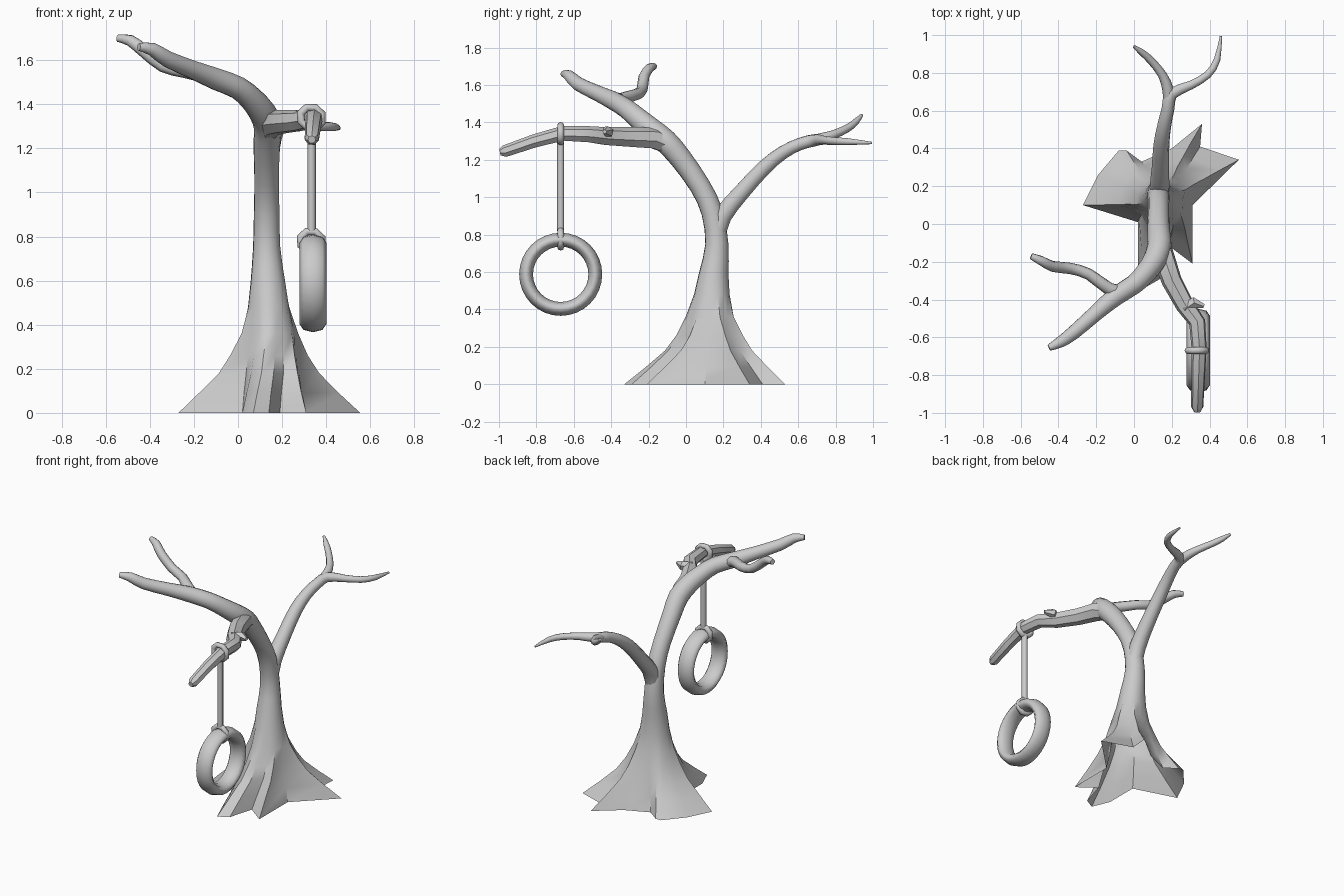
import bpy, bmesh, math
from mathutils import Vector

if "Cube" in bpy.data.objects:
    bpy.data.objects.remove(bpy.data.objects["Cube"])


def loft(name, rings, cap_start=True, angle=50):
    """Skin a list of equal-length vertex rings."""
    bm = bmesh.new()
    vs = [[bm.verts.new(p) for p in ring] for ring in rings]
    n = len(vs[0])
    for a, b in zip(vs, vs[1:]):
        for i in range(n):
            j = (i + 1) % n
            bm.faces.new((a[i], a[j], b[j], b[i]))
    if cap_start:
        bm.faces.new(vs[0][::-1])
    bm.faces.new(vs[-1])
    me = bpy.data.meshes.new(name)
    bm.to_mesh(me)
    bm.free()
    ob = bpy.data.objects.new(name, me)
    bpy.context.collection.objects.link(ob)
    smooth(ob, angle)
    return ob


def smooth(ob, angle):
    bpy.ops.object.select_all(action='DESELECT')
    ob.select_set(True)
    bpy.context.view_layer.objects.active = ob
    bpy.ops.object.shade_smooth_by_angle(angle=math.radians(angle))


def refine(path, steps):
    """Catmull-Rom subdivision of (x, y, z, radius) points."""
    P = [Vector(p) for p in path]
    out = []
    for i in range(len(P) - 1):
        p0, p1, p2, p3 = P[max(i - 1, 0)], P[i], P[i + 1], P[min(i + 2, len(P) - 1)]
        for s in range(steps):
            t = s / steps
            out.append(0.5 * (2 * p1 + (p2 - p0) * t + (2 * p0 - 5 * p1 + 4 * p2 - p3) * t * t
                              + (3 * p1 - p0 - 3 * p2 + p3) * t ** 3))
    return out + [P[-1]]


def tube_rings(path, sides, steps=2, turn=0.0):
    pts = refine(path, steps)
    C = [p.to_3d() for p in pts]
    rings, prev = [], Vector((0, 0, 1))
    ax = Vector((math.cos(turn), math.sin(turn), 0))
    for i, p in enumerate(pts):
        tan = (C[min(i + 1, len(C) - 1)] - C[max(i - 1, 0)]).normalized()
        ax = prev.rotation_difference(tan) @ ax
        ay, prev = tan.cross(ax), tan
        ring = []
        for k in range(sides):
            a = 2 * math.pi * k / sides
            ring.append(C[i] + p[3] * (ax * math.cos(a) + ay * math.sin(a)))
        rings.append(ring)
    return rings


def branch(name, path, sides=8, steps=2, angle=50):
    return loft(name, tube_rings(path, sides, steps), angle=angle)


# Trunk: star-shaped root flare (open underneath) rising into the front limb
roots = [(.555, .34), (.35, .41), (.36, .53), (.20, .40), (.04, .33), (-.04, .39),
         (-.08, .39), (-.19, .26), (-.27, .10), (.02, .01), (.02, -.21), (.07, -.33),
         (.14, -.29), (.19, -.12), (.31, -.21), (.31, .10)]
turn = math.radians(17)
rings = []
# z, centre x, centre y, trunk radius, amount of root outline
for z, cx, cy, r, w in [(0, .13, .14, .12, 1), (.09, .135, .14, .12, .68), (.18, .14, .14, .12, .38),
                        (.26, .14, .14, .115, .22), (.36, .145, .135, .105, .09), (.48, .14, .14, .09, .02)]:
    ring = []
    for i, (x, y) in enumerate(roots):
        a = turn + 2 * math.pi * i / len(roots)
        px, py = cx + r * math.cos(a), cy + r * math.sin(a)
        ring.append((px + (x - px) * w, py + (y - py) * w, z))
    rings.append(ring)
limb = [(.135, .15, .6, .078), (.13, .165, .75, .062), (.13, .14, .92, .058), (.13, .075, 1.06, .056),
        (.13, -.03, 1.21, .06), (.135, -.11, 1.3, .064), (.11, -.19, 1.365, .062), (.06, -.26, 1.425, .056),
        (0, -.32, 1.475, .052), (-.1, -.385, 1.515, .05), (-.2, -.47, 1.555, .042),
        (-.32, -.575, 1.605, .037), (-.39, -.625, 1.65, .03), (-.45, -.655, 1.66, .017)]
loft("trunk_and_left_limb", rings + tube_rings(limb, 16, 2, turn), cap_start=False, angle=40)

# Boughs growing off the trunk
branch("left_side_bough", [(-.05, -.36, 1.495, .035), (-.13, -.345, 1.525, .035), (-.24, -.265, 1.55, .031),
                           (-.34, -.235, 1.575, .03), (-.43, -.225, 1.645, .029), (-.49, -.195, 1.69, .026),
                           (-.545, -.17, 1.70, .017)])
branch("back_limb", [(.135, .16, .78, .05), (.135, .195, .9, .052), (.14, .3, 1.03, .046),
                     (.145, .42, 1.16, .042), (.16, .52, 1.24, .037), (.18, .61, 1.285, .034),
                     (.2, .69, 1.305, .033), (.3, .735, 1.305, .024), (.39, .79, 1.3, .021),
                     (.44, .87, 1.297, .018), (.46, .995, 1.29, .006)], sides=10)
branch("back_side_bough", [(.185, .62, 1.288, .028), (.18, .71, 1.31, .03), (.15, .79, 1.335, .024),
                           (.09, .865, 1.37, .021), (.04, .91, 1.405, .018), (.0, .94, 1.44, .008)])
branch("swing_branch", [(.13, -.07, 1.27, .05), (.155, -.17, 1.315, .06), (.2, -.3, 1.32, .055),
                        (.27, -.43, 1.325, .05), (.335, -.52, 1.335, .045), (.345, -.66, 1.34, .041),
                        (.34, -.81, 1.30, .037), (.335, -.97, 1.245, .033), (.335, -.995, 1.24, .018)],
       sides=7, steps=1, angle=30)
branch("broken_twig", [(.27, -.45, 1.34, .034), (.32, -.415, 1.35, .03), (.37, -.435, 1.35, .012)],
       sides=5, steps=1, angle=20)


def ring(name, loc, rot, major, minor, segs, sides, scale):
    bpy.ops.mesh.primitive_torus_add(location=loc, rotation=rot, major_radius=major, minor_radius=minor,
                                     major_segments=segs, minor_segments=sides)
    ob = bpy.context.object
    ob.name = name
    ob.scale = scale
    smooth(ob, 50)


# Tyre swing and its rope
q = math.pi / 2
ring("tyre", (.34, -.67, .588), (0, q, 0), .185, .037, 32, 8, (1, 1, 1.65))
for name, z in (("upper_rope_loop", 1.34), ("lower_rope_loop", .777)):
    ring(name, (.333, -.67, z), (q, q / 4, 0), .051, .018, 8, 8, (1.02, .95, 1))
bpy.ops.mesh.primitive_cylinder_add(vertices=8, radius=.019, depth=.48, location=(.334, -.67, 1.06),
                                    end_fill_type='NOTHING')
bpy.context.object.name = "rope"
smooth(bpy.context.object, 50)
